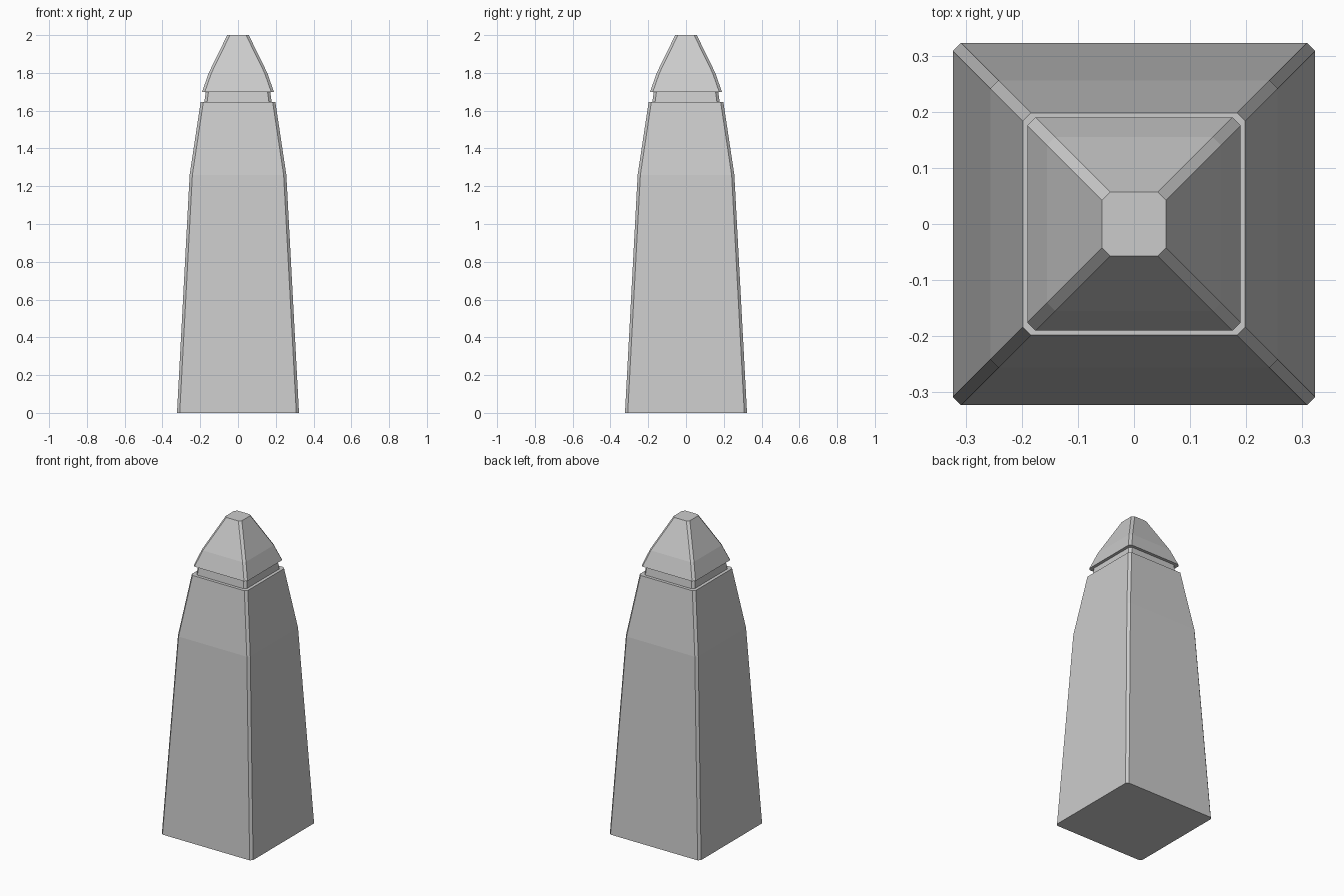
import bpy, bmesh

if "Cube" in bpy.data.objects:
    bpy.data.objects.remove(bpy.data.objects["Cube"])

CHAMFER = 0.0145


def lofted_tower(name, profile):
    """Stack chamfered-square rings of (z, half width) into a closed solid."""
    bm = bmesh.new()
    rings = []
    for z, h in profile:
        c = h - CHAMFER
        outline = [(h, -c), (h, c), (c, h), (-c, h),
                   (-h, c), (-h, -c), (-c, -h), (c, -h)]
        rings.append([bm.verts.new((x, y, z)) for x, y in outline])
    for low, high in zip(rings, rings[1:]):
        for i in range(8):
            j = (i + 1) % 8
            bm.faces.new((low[i], low[j], high[j], high[i]))
    bm.faces.new(rings[0][::-1])
    bm.faces.new(rings[-1])
    bmesh.ops.recalc_face_normals(bm, faces=bm.faces)
    mesh = bpy.data.meshes.new(name)
    bm.to_mesh(mesh)
    bm.free()
    obj = bpy.data.objects.new(name, mesh)
    bpy.context.collection.objects.link(obj)
    return obj


# One continuous stone: shaft, recessed neck groove, overhanging pointed cap
lofted_tower("obelisk", [
    (0.00, 0.323), (1.26, 0.256), (1.645, 0.198),   # tapered shaft
    (1.645, 0.178), (1.70, 0.171),                  # neck
    (1.70, 0.190), (1.80, 0.155), (2.00, 0.057),    # cap
])
